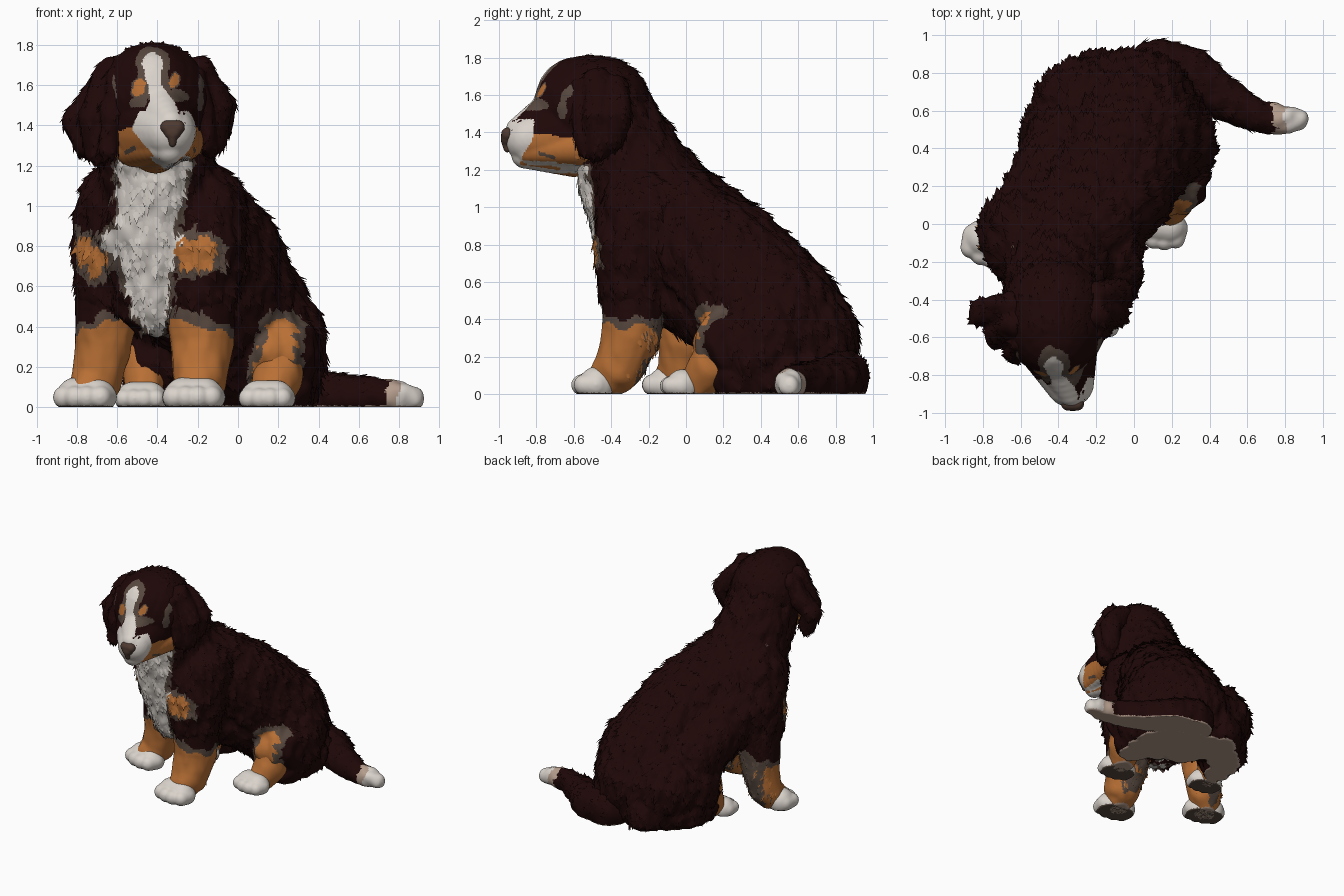
import bpy, bmesh, random
from mathutils import Vector, Matrix, noise

random.seed(4)
default = bpy.data.objects.get("Cube")
if default:
    bpy.data.objects.remove(default, do_unlink=True)

# Flat colours
COLOURS = {
    "dark_coat": (0.0135, 0.0022, 0.0022),
    "rust_fur": (0.48, 0.16, 0.035),
    "white_fur": (0.70, 0.65, 0.60),
    "taupe_fur": (0.095, 0.065, 0.05),
    "beige_fur": (0.45, 0.33, 0.26),
    "nose_brown": (0.075, 0.042, 0.03),
}
NAMES = list(COLOURS)
materials = []
for name, rgb in COLOURS.items():
    mat = bpy.data.materials.new(name)
    mat.use_nodes = True
    mat.diffuse_color = (*rgb, 1)
    shader = mat.node_tree.nodes["Principled BSDF"]
    shader.inputs["Base Color"].default_value = (*rgb, 1)
    shader.inputs["Roughness"].default_value = 0.8
    materials.append(mat)


def chain(bm, points, steps=6):
    """Row of overlapping balls that swells and tapers along x, y, z, radius points."""
    pts = [Vector(p) for p in points]
    rows = [pts[0]]
    for a, b in zip(pts, pts[1:]):
        rows += [a.lerp(b, (i + 1) / steps) for i in range(steps)]
    for p in rows:
        bmesh.ops.create_icosphere(bm, subdivisions=3, radius=p.w,
                                   matrix=Matrix.Translation(p.xyz))


def add_tufts(bm, where, density, size, flow):
    """Lay small pointed locks of fur over the surface, combed along flow."""
    bm.normal_update()
    for face in list(bm.faces):
        c, n = face.calc_center_median(), face.normal.copy()
        if random.random() > density or c.z < 0.05 or not where(c, n):
            continue
        comb = flow + Vector([random.uniform(-0.3, 0.3) for _ in range(3)])
        comb -= n * comb.dot(n)
        if comb.length < 0.1:
            continue
        comb.normalize()
        s = size * random.uniform(0.7, 1.3)
        side = n.cross(comb) * s * 0.4
        end = c + comb * s + n * s * 0.22
        end.z = max(end.z, 0)
        tip = bm.verts.new(end)
        ridge = bm.verts.new(c + n * s * 0.06)
        left = bm.verts.new(c - side - n * s * 0.1)
        right = bm.verts.new(c + side - n * s * 0.1)
        for corners in ((ridge, left, tip), (ridge, tip, right)):
            lock = bm.faces.new(corners)
            lock.normal_update()
            if lock.normal.dot(n) < 0:
                lock.normal_flip()
            lock.smooth = True


def build(name, chains, rule, voxel=0.012, ripple=0.0, where=None,
          density=0.06, size=0.05, flow=(0.25, 0.5, -1), sole="beige_fur"):
    """Fuse chains into one skin, add fur locks and colour the faces by rule."""
    bm = bmesh.new()
    for points in chains:
        chain(bm, points)
    mesh = bpy.data.meshes.new(name)
    bm.to_mesh(mesh)
    bm.free()
    obj = bpy.data.objects.new(name, mesh)
    bpy.context.collection.objects.link(obj)
    fuse = obj.modifiers.new("fuse", "REMESH")
    fuse.mode = "VOXEL"
    fuse.voxel_size = voxel
    soften = obj.modifiers.new("soften", "SMOOTH")
    soften.factor, soften.iterations = 0.5, 8
    bpy.context.view_layer.update()
    graph = bpy.context.evaluated_depsgraph_get()
    skin = bpy.data.meshes.new_from_object(obj.evaluated_get(graph))
    obj.modifiers.clear()
    obj.data = skin
    skin.name = name

    bm = bmesh.new()
    bm.from_mesh(skin)
    bm.normal_update()
    for v in bm.verts:
        p = v.co.copy()
        v.co += v.normal * ripple * noise.noise(Vector((p.x * 16, p.y * 16, p.z * 9)))
        v.co.z = max(v.co.z, 0)
    for face in bm.faces:
        face.smooth = True
    if where:
        add_tufts(bm, where, density, size, Vector(flow))
    bm.normal_update()
    for mat in materials:
        skin.materials.append(mat)
    for face in bm.faces:
        c = face.calc_center_median()
        colour = sole if c.z < 0.008 else rule(c, face.normal)
        face.material_index = NAMES.index(colour)
    bm.to_mesh(skin)
    bm.free()


def patch_distance(c, points):
    """Distance in the front plane from a tapered stroke of x, z, radius points."""
    p = Vector((c.x, c.z))
    best = 9
    for a, b in zip(points, points[1:]):
        a, b = Vector(a), Vector(b)
        axis = b.xy - a.xy
        t = min(max((p - a.xy).dot(axis) / axis.length_squared, 0), 1)
        q = a.lerp(b, t)
        best = min(best, (p - q.xy).length - q.z)
    return best


def markings(c, patches, base, ragged):
    wobble = ragged * noise.noise(c * 22)
    dist = [(patch_distance(c, pts) + wobble, halo, col) for col, halo, pts in patches]
    for d, halo, colour in dist:
        if d < 0:
            return colour
    return "taupe_fur" if any(d < halo for d, halo, _ in dist) else base


# Torso, neck, shoulders and haunches
TORSO_PATCHES = [
    ("rust_fur", 0.04, [(-0.77, 0.79, 0.05), (-0.71, 0.72, 0.06)]),
    ("rust_fur", 0.04, [(-0.24, 0.75, 0.075), (-0.18, 0.76, 0.08)]),
    ("white_fur", 0.025, [(-0.42, 1.2, 0.18), (-0.45, 0.95, 0.145), (-0.45, 0.72, 0.135),
                          (-0.43, 0.5, 0.09), (-0.42, 0.38, 0.04)]),
    ("white_fur", 0.025, [(-0.62, 0.82, 0.06), (-0.33, 0.8, 0.06)]),
    ("rust_fur", 0.05, [(0.17, 0.15, 0.1), (0.22, 0.37, 0.07)]),
]


def torso_rule(c, n):
    if n.y < 0.3 and c.y < (0.25 if c.x > 0.05 else -0.1):
        return markings(c, TORSO_PATCHES, "dark_coat", 0.04)
    return "dark_coat"


def torso_fur(c, n):
    knee = c.x > 0.05 and c.z < 0.47 and c.y < 0.22
    return n.z > -0.7 and not knee


build("torso", [
    [(0.0, 0.58, 0.28, 0.35), (0.0, 0.45, 0.42, 0.38), (-0.13, 0.2, 0.72, 0.34),
     (-0.38, -0.12, 0.95, 0.34), (-0.4, -0.26, 1.17, 0.29), (-0.42, -0.42, 1.45, 0.27)],
    [(-0.41, -0.38, 1.14, 0.2), (-0.42, -0.23, 0.9, 0.28), (-0.42, -0.2, 0.54, 0.19)],
    [(-0.4, -0.1, 0.62, 0.24), (-0.12, 0.25, 0.48, 0.3)],
    [(-0.2, -0.02, 1.0, 0.22), (-0.02, 0.2, 0.78, 0.24)],
    [(-0.5, 0.02, 0.8, 0.25), (-0.35, 0.4, 0.5, 0.24)],
    [(-0.55, -0.1, 1.0, 0.25), (-0.59, -0.04, 0.82, 0.24), (-0.64, -0.03, 0.58, 0.17)],
    [(-0.2, -0.22, 0.98, 0.25), (-0.2, -0.26, 0.8, 0.24), (-0.19, -0.28, 0.58, 0.19)],
    [(0.14, 0.44, 0.35, 0.29), (0.16, 0.4, 0.25, 0.28), (0.2, 0.24, 0.27, 0.2)],
    [(-0.25, 0.6, 0.3, 0.29), (-0.4, 0.47, 0.27, 0.21)],
    # Seated folds resting on the ground
    [(0.27, 0.5, 0.12, 0.155), (0.23, 0.27, 0.1, 0.14)],
    [(0.2, 0.62, 0.12, 0.17), (-0.18, 0.76, 0.12, 0.17)],
    [(-0.18, 0.76, 0.12, 0.17), (-0.4, 0.57, 0.12, 0.16), (-0.44, 0.42, 0.1, 0.13)],
], torso_rule, ripple=0.02, where=torso_fur, density=0.07)

# Head with face markings
FACE_PATCHES = [
    ("rust_fur", 0.008, [(-0.5, 1.575, 0.026), (-0.485, 1.6, 0.026)]),
    ("rust_fur", 0.008, [(-0.318, 1.615, 0.022), (-0.31, 1.64, 0.02)]),
    ("white_fur", 0.035, [(-0.425, 1.71, 0.05), (-0.41, 1.58, 0.035)]),
    ("white_fur", 0.0, [(-0.41, 1.58, 0.035), (-0.375, 1.46, 0.08), (-0.335, 1.3, 0.118)]),
    ("taupe_fur", 0.0, [(-0.51, 1.51, 0.025), (-0.475, 1.525, 0.03)]),
    ("taupe_fur", 0.0, [(-0.31, 1.55, 0.03), (-0.27, 1.54, 0.025)]),
    ("taupe_fur", 0.0, [(-0.61, 1.42, 0.015), (-0.63, 1.64, 0.02)]),
    ("taupe_fur", 0.0, [(-0.19, 1.45, 0.012), (-0.18, 1.64, 0.015)]),
]


def head_rule(c, n):
    wobble = noise.noise(c * 12)
    cheek = c.y < -0.48 and c.z < 1.385 + 0.03 * wobble
    base = "rust_fur" if cheek else "dark_coat"
    # Lip line along both sides of the muzzle
    if -0.79 < c.y < -0.7 and abs(c.z - 1.275 + 0.3 * (c.y + 0.74)) < 0.01:
        return "taupe_fur"
    # White muzzle sides with a slanting edge
    if abs(n.x) > 0.6 and c.z < 1.47:
        edge = -0.82 + 0.5 * min(0, c.z - 1.38) + 0.02 * wobble
        return "white_fur" if c.y < edge else base
    if n.y < 0.2 and c.y < -0.55:
        return markings(c, FACE_PATCHES, base, 0.012)
    return base


build("head", [
    [(-0.42, -0.46, 1.53, 0.28), (-0.42, -0.52, 1.535, 0.28)],
    [(-0.42, -0.58, 1.58, 0.225), (-0.41, -0.62, 1.52, 0.205)],
    [(-0.41, -0.6, 1.4, 0.225), (-0.34, -0.84, 1.365, 0.13)],
    [(-0.41, -0.66, 1.5, 0.16), (-0.335, -0.89, 1.41, 0.075)],
    [(-0.41, -0.6, 1.29, 0.13), (-0.34, -0.86, 1.28, 0.075)],
    [(-0.51, -0.6, 1.3, 0.11), (-0.38, -0.84, 1.29, 0.07)],
    [(-0.27, -0.58, 1.32, 0.1), (-0.3, -0.84, 1.3, 0.07)],
], head_rule, voxel=0.009, where=lambda c, n: c.y > -0.6,
    density=0.03, size=0.04, flow=(0, 0.8, -0.5))

# Flat floppy ears, each a sheet of hanging strands from front edge to back edge
EARS = {
    "right_ear": [
        [(-0.6, -0.63, 1.64, 0.055), (-0.63, -0.69, 1.45, 0.055), (-0.64, -0.68, 1.28, 0.05)],
        [(-0.63, -0.53, 1.66, 0.08), (-0.72, -0.59, 1.43, 0.075), (-0.7, -0.58, 1.27, 0.065)],
        [(-0.64, -0.43, 1.64, 0.08), (-0.8, -0.47, 1.42, 0.075), (-0.75, -0.48, 1.3, 0.065)]],
    "left_ear": [
        [(-0.21, -0.57, 1.64, 0.05), (-0.17, -0.57, 1.46, 0.05), (-0.15, -0.53, 1.31, 0.05)],
        [(-0.2, -0.48, 1.67, 0.08), (-0.1, -0.47, 1.49, 0.08), (-0.13, -0.47, 1.31, 0.07)],
        [(-0.2, -0.38, 1.63, 0.08), (-0.08, -0.36, 1.5, 0.075), (-0.11, -0.4, 1.36, 0.07)]],
}
for name, strands in EARS.items():
    build(name, strands, lambda c, n: "dark_coat", ripple=0.012,
          where=lambda c, n: True, size=0.04, flow=(0, 0.2, -1))

# Nose pad with a short groove strip under it
build("nose", [
    [(-0.35, -0.952, 1.39, 0.037), (-0.3, -0.952, 1.39, 0.037)],
    [(-0.335, -0.957, 1.365, 0.034), (-0.315, -0.957, 1.365, 0.034)],
    [(-0.325, -0.965, 1.35, 0.024), (-0.325, -0.955, 1.31, 0.02)],
], lambda c, n: "nose_brown", voxel=0.007)


# Legs, rust below a ragged edge that rises towards the chest, darker behind
def leg_rule(c, n):
    wobble = noise.noise(c * 11)
    edge = 0.49 - 0.33 * abs(c.x + 0.43) + 0.05 * wobble
    if c.z < edge:
        return "taupe_fur" if n.y > 0.75 + 0.2 * wobble else "rust_fur"
    return "taupe_fur" if c.z < edge + 0.045 else "dark_coat"


LEGS = {
    "front_left_leg": [(-0.19, -0.27, 0.6, 0.18), (-0.18, -0.29, 0.32, 0.16),
                       (-0.19, -0.36, 0.14, 0.135), (-0.21, -0.43, 0.07, 0.1)],
    "front_right_leg": [(-0.64, -0.02, 0.6, 0.17), (-0.67, -0.01, 0.3, 0.142),
                        (-0.7, -0.02, 0.14, 0.125), (-0.74, -0.07, 0.07, 0.11)],
    "hind_left_leg": [(0.21, 0.2, 0.3, 0.13), (0.2, 0.15, 0.16, 0.13),
                      (0.17, 0.07, 0.07, 0.1)],
    "hind_right_leg": [(-0.48, 0.42, 0.28, 0.12), (-0.46, 0.38, 0.16, 0.11),
                       (-0.47, 0.3, 0.07, 0.09)],
}
for name, points in LEGS.items():
    build(name, [points], leg_rule, ripple=0.008,
          where=lambda c, n: n.y > 0.3 and c.z > 0.1, size=0.04)

# Paws with four toes each: position, forward direction, size
PAWS = {
    "front_left_paw": ((-0.22, -0.47), (-0.1, -1), 1.0),
    "front_right_paw": ((-0.755, -0.09), (-0.3, -1), 1.0),
    "hind_left_paw": ((0.145, -0.01), (-0.15, -1), 0.9),
    "hind_right_paw": ((-0.48, 0.25), (-0.15, -1), 0.85),
}
for name, ((x, y), forward, s) in PAWS.items():
    ahead = Vector((*forward, 0)).normalized()
    across = Vector((-ahead.y, ahead.x, 0))
    middle = Vector((x, y, 0.05 * s))
    parts = [[(*(middle - across * 0.05 * s), 0.1 * s),
              (*(middle + across * 0.05 * s), 0.1 * s)]]
    for k in (-1.5, -0.5, 0.5, 1.5):
        root = middle + across * k * 0.062 * s
        toe = root + ahead * s * (0.095 - 0.02 * abs(k))
        parts.append([(*root, 0.066 * s), (*toe, 0.057 * s)])
    build(name, parts, lambda c, n: "white_fur", voxel=0.009, sole="taupe_fur")


# Tail lying on the ground with a pale tip
def tail_rule(c, n):
    edge = c.x + 0.03 * noise.noise(c * 15)
    if edge > 0.8:
        return "white_fur"
    return "beige_fur" if edge > 0.735 else "dark_coat"


build("tail", [[(0.13, 0.8, 0.08, 0.18), (0.3, 0.79, 0.06, 0.145), (0.48, 0.66, 0.06, 0.115),
                (0.66, 0.57, 0.06, 0.09), (0.8, 0.55, 0.055, 0.078), (0.87, 0.55, 0.045, 0.055)]],
      tail_rule, ripple=0.012, where=lambda c, n: c.x < 0.74, size=0.04, flow=(1, -0.5, 0))
